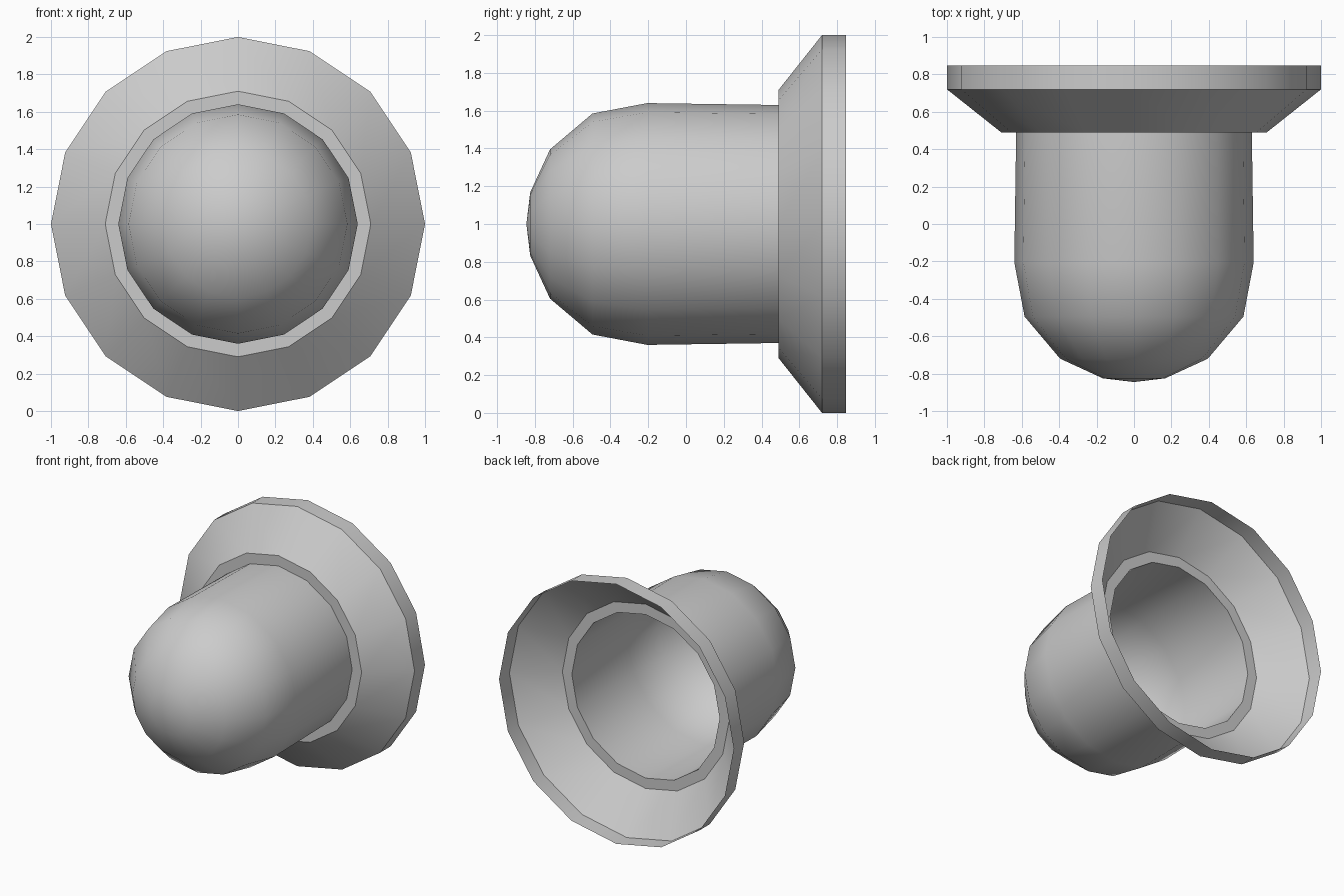
import bpy, bmesh, math

if "Cube" in bpy.data.objects:
    bpy.data.objects.remove(bpy.data.objects["Cube"])

SIDES = 16
CENTRE_Z = 1.0


def lathe(name, profile):
    """Open single-sheet surface turned about the y axis; profile is (radius, y) from front to back."""
    bm = bmesh.new()
    rings = []
    for r, y in profile:
        if r == 0:
            rings.append([bm.verts.new((0, y, CENTRE_Z))] * SIDES)
            continue
        angles = [2 * math.pi * i / SIDES for i in range(SIDES)]
        rings.append([bm.verts.new((r * math.cos(a), y, CENTRE_Z + r * math.sin(a))) for a in angles])
    for front, back in zip(rings, rings[1:]):
        for i in range(SIDES):
            j = (i + 1) % SIDES
            corners = [front[i], front[j], back[j], back[i]]
            bm.faces.new(list(dict.fromkeys(corners)))
    mesh = bpy.data.meshes.new(name)
    bm.to_mesh(mesh)
    bm.free()
    obj = bpy.data.objects.new(name, mesh)
    bpy.context.collection.objects.link(obj)
    bpy.ops.object.select_all(action='DESELECT')
    obj.select_set(True)
    bpy.context.view_layer.objects.active = obj
    bpy.ops.object.shade_smooth_by_angle(angle=math.radians(35))
    return obj


# Hollow domed cup, flat step, flared cone and straight rim in one sheet
lathe("domed_cup_with_flange", [
    (0, -0.845), (0.167, -0.825), (0.395, -0.72), (0.585, -0.495), (0.64, -0.205),
    (0.63, 0.49), (0.71, 0.49), (1.0, 0.72), (1.0, 0.847),
])
